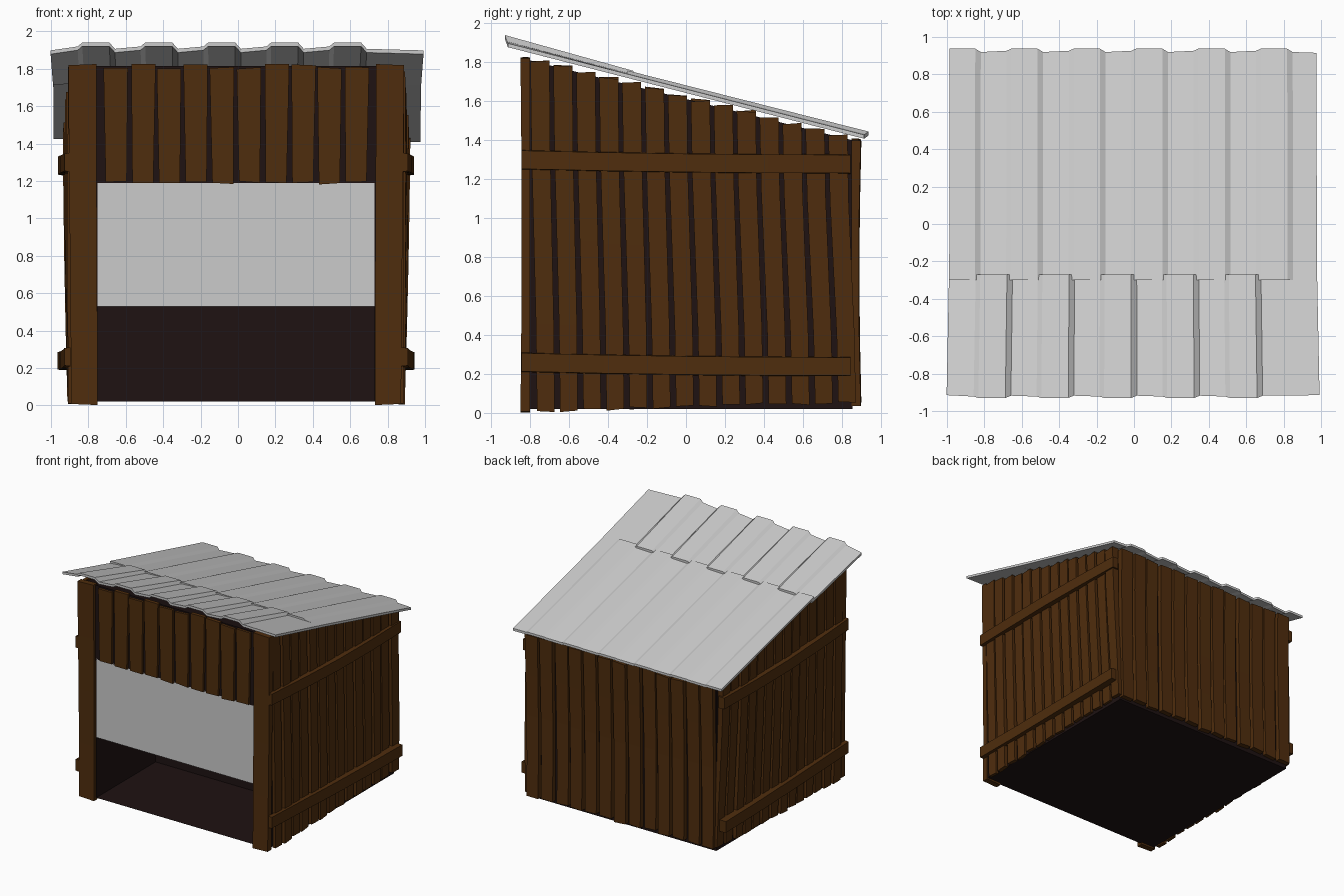
import bpy, bmesh, random
from mathutils import Vector

if "Cube" in bpy.data.objects:
    bpy.data.objects.remove(bpy.data.objects["Cube"])

random.seed(4)
CX = -0.01          # body centre line


def material(name, rgb):
    m = bpy.data.materials.new(name)
    m.diffuse_color = (*rgb, 1)
    m.use_nodes = True
    m.node_tree.nodes["Principled BSDF"].inputs["Base Color"].default_value = m.diffuse_color
    return m


WOOD = material("brown wood", (0.078, 0.026, 0.004))
DARK = material("dark inside", (0.013, 0.006, 0.006))


def finish(name, bm, mat=None):
    bmesh.ops.recalc_face_normals(bm, faces=bm.faces)
    me = bpy.data.meshes.new(name)
    bm.to_mesh(me)
    bm.free()
    ob = bpy.data.objects.new(name, me)
    bpy.context.collection.objects.link(ob)
    if mat:
        me.materials.append(mat)
    return ob


def loft(bm, rings):
    """Skin a closed bar through equal-sized rings of points."""
    vs = [[bm.verts.new(p) for p in r] for r in rings]
    n = len(vs[0])
    for a, b in zip(vs, vs[1:]):
        for i in range(n):
            j = (i + 1) % n
            bm.faces.new((a[i], a[j], b[j], b[i]))
    bm.faces.new(vs[0][::-1])
    bm.faces.new(vs[-1])


def plank(bm, place, u_bot, u_top, w_bot, w_top, z0, z1, d0, d1, flare=0.0, bow=0.0, tilt=0.0, seg=4):
    """Upright board; place(u, d, z) maps along-wall, outward and height to xyz."""
    rings = []
    for s in range(seg + 1):
        t = s / seg
        u = u_bot + (u_top - u_bot) * (t * t * (3 - 2 * t))
        w = (w_bot + (w_top - w_bot) * t) / 2
        o = bow * 4 * t * (1 - t) + flare * t
        z = z0 + (z1 - z0) * t
        k = tilt * (2 * t - 1)
        rings.append([place(u - w, d0, z + k), place(u + w, d0, z - k),
                      place(u + w, d1 + o, z - k), place(u - w, d1 + o, z + k)])
    loft(bm, rings)


def eave(y):
    return 1.622 - 0.25 * y


# dark body with sloped top; the front face has a recessed opening
bm = bmesh.new()
L, R, F, B = CX - 0.872, CX + 0.872, -0.82, 0.855
base = [bm.verts.new(p) for p in ((L, F, .02), (R, F, .02), (R, B, .02), (L, B, .02))]
top = [bm.verts.new(p) for p in ((L, F, 1.815), (R, F, 1.815), (R, B, 1.40), (L, B, 1.40))]
bm.faces.new(base)
bm.faces.new(top)
for i in (1, 2, 3):
    j = (i + 1) % 4
    bm.faces.new((base[i], base[j], top[j], top[i]))
corners = ((CX - .74, .021), (CX + .74, .021), (CX + .74, 1.19), (CX - .74, 1.19))
outer = [base[0], base[1], top[1], top[0]]
rim = [bm.verts.new((x, F, z)) for x, z in corners]
deep = [bm.verts.new((x, -0.03, z)) for x, z in corners]
for i in range(4):
    j = (i + 1) % 4
    bm.faces.new((outer[i], outer[j], rim[j], rim[i]))
    bm.faces.new((rim[i], rim[j], deep[j], deep[i]))
bm.faces.new(deep)
finish("shed_body", bm, DARK)

# pale shutter hanging in the opening
bm = bmesh.new()
loft(bm, [[(CX + s * .74, y, z) for s, y in ((-1, -.82), (1, -.82), (1, -.815), (-1, -.815))]
          for z in (.53, 1.20)])
finish("shutter", bm)

# side planks and rails, bulging slightly outwards
for side, name in ((1, "right"), (-1, "left")):
    def place(u, d, z, s=side):
        return Vector((CX + s * d, u, z))

    bm = bmesh.new()
    for k in range(14):
        yt = -0.75 + 0.1177 * k
        yb = -0.72 + 0.119 * k
        plank(bm, place, yb, yt, .090, .098, .01 + .0035 * k + random.uniform(-.006, .006),
              eave(yt) + random.uniform(-.004, .008), .868, .895 + random.uniform(-.006, .008),
              flare=.0022 * k, bow=.004, tilt=random.uniform(-.004, .006))
    finish(name + "_planks", bm, WOOD)

    bm = bmesh.new()
    for z, outs in ((0.26, (.918, .926, .938, .948, .954)), (1.30, (.918, .938, .952, .950, .940))):
        rings = []
        for s, o in enumerate(outs):
            t = s / 4
            dz = -0.022 * (1 - (1 - t) ** 2)
            rings.append([place(-.845 + 1.69 * t, d, z + h + dz)
                          for d, h in ((.885, -.05), (o, -.047), (o, .047), (.885, .05))])
        loft(bm, rings)
    finish(name + "_rails", bm, WOOD)


def front(u, d, z):
    return Vector((u, -d, z))


def back(u, d, z):
    return Vector((u, d, z))


# front corner posts
bm = bmesh.new()
for s in (-1, 1):
    plank(bm, front, CX + s * .812, CX + s * .822, .14, .15, .005, 1.822, .80, .85, bow=-.006, tilt=s * .003)
finish("front_posts", bm, WOOD)

# short planks over the opening
bm = bmesh.new()
for k in range(10):
    x = CX + .1425 * (k - 4.5)
    plank(bm, front, x, x + random.uniform(-.006, .006), .112, .13, 1.19 + random.uniform(-.006, .006),
          1.812 + random.uniform(-.012, .014), .81, .84, tilt=random.uniform(-.005, .005), seg=2)
finish("front_planks", bm, WOOD)

# back planks
bm = bmesh.new()
for k in range(13):
    x = CX + .1365 * (k - 6)
    plank(bm, back, x, x + .012, .106, .118, .045 + random.uniform(-.012, .012),
          1.402 + random.uniform(-.012, .01), .85, .893 + random.uniform(-.008, .008),
          bow=-.010, tilt=random.uniform(-.004, .004))
finish("back_planks", bm, WOOD)


# corrugated roof: two overlapping sheets, ridges flattening towards the overlap
def roof_sheet(name, centres, h_first, ends):
    prof = [(-1.0, h_first)]
    for c in centres:
        prof += [(c - .10, .5), (c - .075, 1), (c + .07, 1), (c + .10, .2)]
    prof = [prof[0]] + [p for p in prof if -1.0 < p[0] < .97] + [(1.0, 0.0)]
    bm = bmesh.new()
    rings = []
    for x, h in prof:
        low, high = [], []
        for y, amp, half, skew in ends:
            z = 1.663 - .257 * y + amp * h
            low.append((x * half - .005, y + h * skew, z - .02))
            high.append((x * half - .005, y + h * skew, z))
        rings.append(high + low[::-1])
    loft(bm, rings)
    return finish(name, bm)


# each end: y, ridge height, half width, forward skew of ridges
roof_sheet("roof_sheet_front", [-.755 + .3375 * k for k in range(5)], 0.0,
           [(-.915, .042, .997, -.015), (-.27, .024, .984, 0)])
roof_sheet("roof_sheet_back", [-.59 + .34 * k for k in range(-1, 5)], 1.0,
           [(-.30, .018, .983, 0), (.915, .017, .981, .022)])
